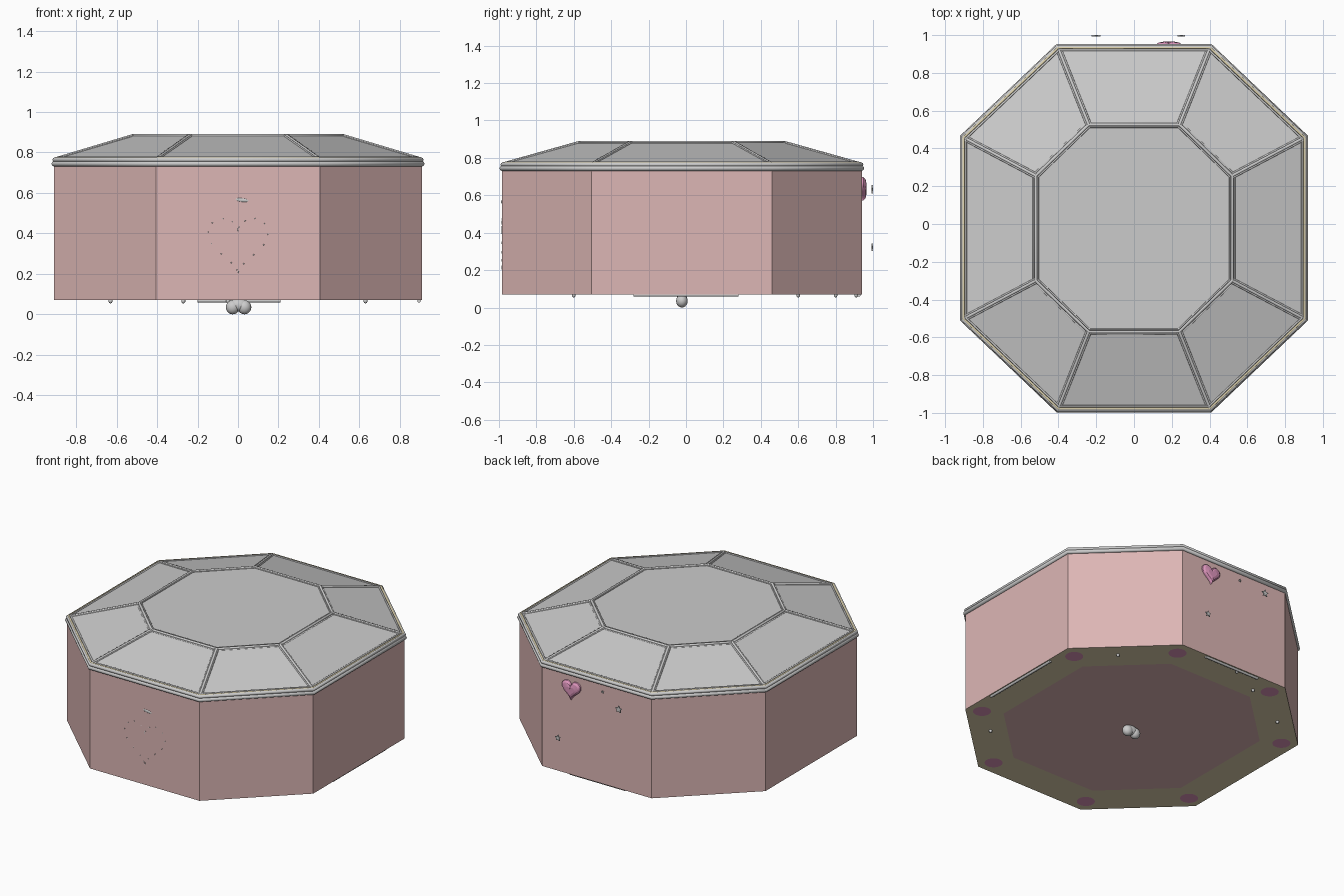
import bpy, bmesh, math
from mathutils import Vector

if "Cube" in bpy.data.objects:
    bpy.data.objects.remove(bpy.data.objects["Cube"])

CY = -0.022  # y centre of the octagon


def mat(name, rgb):
    m = bpy.data.materials.new(name)
    m.diffuse_color = (*rgb, 1)
    m.use_nodes = True
    m.node_tree.nodes["Principled BSDF"].inputs["Base Color"].default_value = m.diffuse_color
    return m


PINK = mat("pink", (0.72, 0.47, 0.46))
GOLD = mat("gold", (0.72, 0.64, 0.42))
ROSE = mat("rose", (0.72, 0.3, 0.5))


def octagon(hx, hy, ex, ey, z):
    # hx, hy: half extents; ex, ey: half lengths of the straight sides
    pts = [(ex, -hy), (hx, -ey), (hx, ey), (ex, hy),
           (-ex, hy), (-hx, ey), (-hx, -ey), (-ex, -hy)]
    return [Vector((x, y + CY, z)) for x, y in pts]


def outer(z, d=0.0):
    return octagon(0.91 + d, 0.963 + d, 0.405 + d * .41, 0.483 + d * .41, z)


def inner(z):
    return octagon(0.52, 0.548, 0.24, 0.278, z)


def mesh_obj(name, bm, material=None, smooth=False):
    bmesh.ops.recalc_face_normals(bm, faces=bm.faces)
    for f in bm.faces:
        f.smooth = smooth
    me = bpy.data.meshes.new(name)
    bm.to_mesh(me)
    bm.free()
    if material:
        me.materials.append(material)
    ob = bpy.data.objects.new(name, me)
    bpy.context.collection.objects.link(ob)
    return ob


def loft(name, rings, material=None, cap_start=False, cap_end=False):
    bm = bmesh.new()
    vs = [[bm.verts.new(p) for p in r] for r in rings]
    n = len(rings[0])
    for a, b in zip(vs, vs[1:]):
        for i in range(n):
            bm.faces.new((a[i], a[(i + 1) % n], b[(i + 1) % n], b[i]))
    if cap_start:
        bm.faces.new(vs[0])
    if cap_end:
        bm.faces.new(vs[-1])
    return mesh_obj(name, bm, material)


def tubes(name, paths, r, cyclic=False, material=None):
    cu = bpy.data.curves.new(name, 'CURVE')
    cu.dimensions = '3D'
    cu.bevel_depth, cu.bevel_resolution, cu.use_fill_caps = r, 2, True
    for p in paths:
        s = cu.splines.new('POLY')
        s.points.add(len(p) - 1)
        for q, v in zip(s.points, p):
            q.co = (*v, 1)
        s.use_cyclic_u = cyclic
    if material:
        cu.materials.append(material)
    ob = bpy.data.objects.new(name, cu)
    bpy.context.collection.objects.link(ob)
    return ob


def blob(name, loc, scale, rot=(0, 0, 0), material=None):
    bm = bmesh.new()
    bmesh.ops.create_uvsphere(bm, u_segments=16, v_segments=10, radius=1)
    ob = mesh_obj(name, bm, material, True)
    ob.location, ob.scale, ob.rotation_euler = loc, scale, rot
    return ob


def heart(w, n=48):
    pts = []
    for i in range(n):
        t = 2 * math.pi * i / n
        pts.append((w * 16 * math.sin(t) ** 3 / 32,
                    w * (13 * math.cos(t) - 5 * math.cos(2 * t)
                         - 2 * math.cos(3 * t) - math.cos(4 * t) + 2.5) / 32))
    return pts


# box walls and base
loft("box_walls", [outer(0.07), outer(0.75)], PINK)
base_in = [Vector((v.x * .77, (v.y - CY) * .77 + CY, .07)) for v in outer(.07)]
loft("base_border", [outer(0.07), base_in], GOLD)
loft("base_panel", [base_in], PINK, cap_start=True)

# faceted glass lid
loft("lid_panes", [outer(0.75), outer(0.768), inner(0.883)], None, cap_end=True)

# rim and lid framework: low side rails with a slim middle bead
tubes("rim_lower", [outer(0.744, 0.0)], 0.013, True)
tubes("rim_upper", [outer(0.764, -0.003)], 0.011, True)
tubes("rim_gold_trim", [outer(0.771, -0.008)], 0.007, True, GOLD)
tubes("rim_inner_bead", [outer(0.775, -0.02)], 0.006, True)
tubes("lid_top_frame", [inner(0.882)], 0.009, True)
tubes("lid_top_frame_bead",
      [[Vector((v.x * s, (v.y - CY) * s + CY, z)) for v in inner(0)]
       for s, z in ((0.978, 0.884), (1.024, 0.876))], 0.005, True)
ribs, beads = [], []
for a, b in zip(outer(0.768, -0.01), inner(0.882)):
    ribs.append([a, b])
    side = (b - a).cross(Vector((0, 0, 1))).normalized() * 0.011
    beads += [[a + side, b + side], [a - side, b - side]]
tubes("lid_ribs", ribs, 0.009)
tubes("lid_rib_beads", beads, 0.005)

# stitched heart outline and charm on the front wall
hp = heart(0.30, 40)
dashes = []
for i in range(0, 40, 2):
    a, b = Vector((*hp[i], 0)), Vector((*hp[i + 1], 0))
    b = a + (b - a).normalized() * 0.008
    dashes.append([(p.x, -0.984, p.y + 0.34) for p in (a, b)])
tubes("front_heart_stitches", dashes, 0.0025)
blob("front_charm", (0.02, -0.984, 0.565), (0.034, 0.004, 0.009), (0, 0.12, 0))

# puffy heart on the back wall
rings = []
for s, y in ((1, 0.935), (0.97, 0.95), (0.8, 0.96), (0.45, 0.965)):
    rings.append([Vector((0.185 + x * s, y, 0.635 + z * s)) for x, z in heart(0.14)])
loft("back_heart", rings, ROSE, cap_end=True)


# small stars floating behind the back wall
def star(name, x, y, z, r):
    rs = []
    for yy in (y - 0.004, y + 0.004):
        rs.append([Vector((x + (r if i % 2 == 0 else r * .5) * math.sin(i * math.pi / 5), yy,
                           z + (r if i % 2 == 0 else r * .5) * math.cos(i * math.pi / 5)))
                   for i in range(10)])
    loft(name, rs, None, True, True)


star("back_star_high", -0.2, 0.996, 0.63, 0.025)
star("back_star_low", 0.25, 0.996, 0.32, 0.021)
star("back_star_tiny", -0.045, 0.945, 0.685, 0.009)

# hinge strips under the right and back edges
tubes("bottom_strips", [[(0.895, -0.28, 0.067), (0.895, 0.28, 0.067)],
                        [(0.21, 0.925, 0.067), (-0.2, 0.925, 0.067)]], 0.009)

# foot pads and little beads on the underside
for i, v in enumerate(outer(0.07)):
    bm = bmesh.new()
    bmesh.ops.create_circle(bm, cap_ends=True, segments=24, radius=0.055)
    pad = mesh_obj(f"foot_pad_{i}", bm, ROSE)
    pad.location = (v.x * .9, (v.y - CY) * .9 + CY, 0.069)
for i, (x, y) in enumerate([(-0.27, 0.8), (0.63, 0.6), (-0.63, 0.6), (-0.05, 0.91), (0.63, -0.6)]):
    blob(f"bottom_bead_{i}", (x, y, 0.066), (0.01, 0.01, 0.012))

# two-lobed winding key under the base
for n, x in (("left", -0.026), ("right", 0.032)):
    blob(f"key_lobe_{n}", (x, CY, 0.035), (0.034, 0.031, 0.035))
blob("key_stem", (0.003, CY, 0.045), (0.05, 0.028, 0.032))
